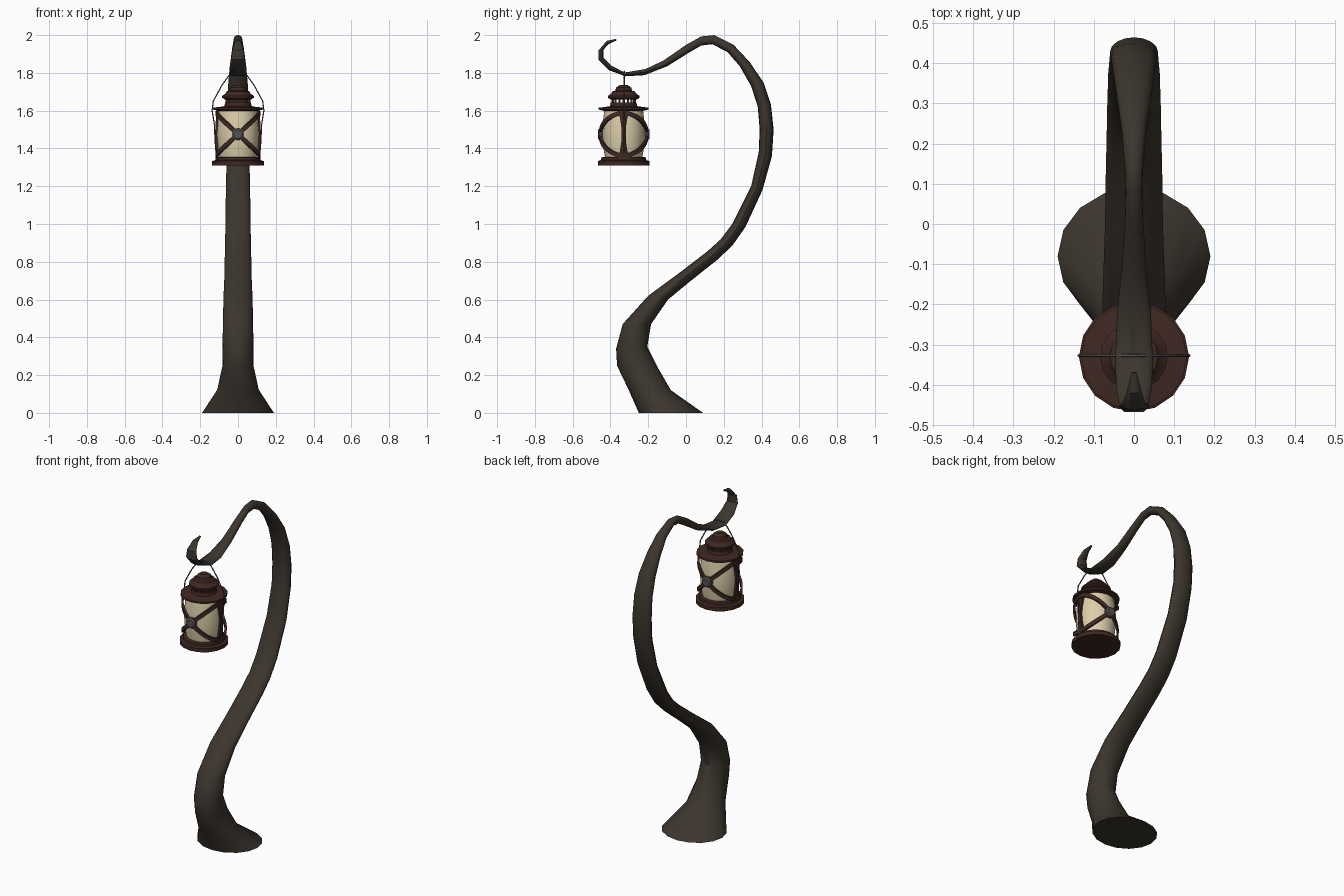
import bpy, bmesh
from math import sin, cos, pi
from mathutils import Vector

if "Cube" in bpy.data.objects:
    bpy.data.objects.remove(bpy.data.objects["Cube"])

LY = -0.33   # lantern axis in y


def material(name, rgb):
    m = bpy.data.materials.new(name)
    m.diffuse_color = (*rgb, 1)
    m.use_nodes = True
    m.node_tree.nodes["Principled BSDF"].inputs["Base Color"].default_value = m.diffuse_color
    return m


BARK = material("dark_wood", (0.045, 0.036, 0.027))
RUST = material("rusty_metal", (0.05, 0.021, 0.016))
GLASS = material("warm_glass", (0.72, 0.62, 0.40))
STEEL = material("grey_metal", (0.085, 0.085, 0.09))


def finish(bm, name, mat, angle=30):
    bmesh.ops.recalc_face_normals(bm, faces=bm.faces)
    me = bpy.data.meshes.new(name)
    bm.to_mesh(me)
    bm.free()
    ob = bpy.data.objects.new(name, me)
    bpy.context.collection.objects.link(ob)
    me.materials.append(mat)
    bpy.ops.object.select_all(action='DESELECT')
    ob.select_set(True)
    bpy.context.view_layer.objects.active = ob
    if angle:
        bpy.ops.object.shade_smooth_by_angle(angle=angle * pi / 180)
    return ob


def loft(bm, rings):
    """Skin a list of equally long point rings and cap both ends."""
    vs = [[bm.verts.new(p) for p in r] for r in rings]
    n = len(vs[0])
    for a, b in zip(vs, vs[1:]):
        for i in range(n):
            j = (i + 1) % n
            bm.faces.new((a[i], a[j], b[j], b[i]))
    bm.faces.new(vs[0][::-1])
    bm.faces.new(vs[-1])


def lathe(name, profile, mat, n=16, angle=30):
    bm = bmesh.new()
    loft(bm, [[(r * cos(2 * pi * i / n), LY + r * sin(2 * pi * i / n), z)
               for i in range(n)] for r, z in profile])
    return finish(bm, name, mat, angle)


def ribbon(bm, path, widths, thick=0.012):
    """Flat strap along a path, facing away from the lantern axis."""
    rings = []
    for i, p in enumerate(path):
        tan = (path[min(i + 1, len(path) - 1)] - path[max(i - 1, 0)]).normalized()
        out = Vector((p.x, p.y - LY, 0)).normalized()
        side = tan.cross(out).normalized() * widths[i]
        o = out * thick / 2
        rings.append([p + side + o, p - side + o, p - side - o, p + side - o])
    loft(bm, rings)


# Post: each row is two opposite edge points (y, z, y, z) and half width in x
POST = [
    (-.25, 0, .09, 0, .19), (-.305, .125, -.08, .12, .11),
    (-.365, .25, -.155, .25, .082), (-.37, .34, -.205, .35, .082),
    (-.335, .47, -.185, .47, .08), (-.2, .62, -.095, .6, .077),
    (-.03, .745, .02, .695, .072), (.113, .855, .165, .81, .07),
    (.185, .92, .245, .885, .068), (.245, 1.0, .315, .985, .067),
    (.345, 1.2, .405, 1.18, .064), (.385, 1.38, .455, 1.36, .06),
    (.39, 1.5, .464, 1.5, .06), (.38, 1.62, .45, 1.63, .057),
    (.345, 1.73, .41, 1.75, .052), (.285, 1.835, .335, 1.86, .042),
    (.22, 1.91, .25, 1.95, .031), (.14, 1.952, .15, 2.0, .023),
    (.08, 1.945, .08, 1.993, .021), (.02, 1.91, 0, 1.948, .023),
    (-.1, 1.835, -.12, 1.865, .03), (-.22, 1.788, -.215, 1.82, .042),
    (-.32, 1.782, -.325, 1.802, .046), (-.41, 1.815, -.395, 1.838, .045),
    (-.464, 1.87, -.438, 1.88, .037), (-.462, 1.92, -.438, 1.922, .03),
    (-.42, 1.97, -.41, 1.952, .018), (-.37, 1.98, -.368, 1.972, .006),
]
bm = bmesh.new()
rings = []
for y1, z1, y2, z2, w in POST:
    rings.append([(w * sin(a), (y1 + y2) / 2 + (y2 - y1) / 2 * cos(a),
                   (z1 + z2) / 2 + (z2 - z1) / 2 * cos(a))
                  for a in (2 * pi * i / 16 for i in range(16))])
loft(bm, rings)
finish(bm, "curved_post", BARK, 35)

# Lantern body
lathe("lantern_base", [(.137, 1.31), (.137, 1.333), (.12, 1.338), (.118, 1.352),
                       (.1, 1.356)], RUST)
lathe("lantern_glass", [(.098, 1.35), (.107, 1.40), (.113, 1.475), (.109, 1.55),
                        (.102, 1.605)], GLASS)
lathe("lantern_lid", [(.1, 1.598), (.132, 1.606), (.132, 1.616), (.095, 1.62),
                      (.072, 1.624), (.068, 1.642)], RUST)
lathe("lantern_cap", [(.066, 1.658), (.084, 1.668), (.084, 1.678), (.066, 1.69),
                      (.06, 1.702), (.045, 1.706), (.04, 1.722), (.022, 1.735)], RUST)

# Small posts around the open vent
bm = bmesh.new()
for i in range(16):
    a = 2 * pi * i / 16
    c = Vector((.06 * cos(a), LY + .06 * sin(a), 0))
    loft(bm, [[c + Vector((dx * .005, dy * .005, z))
               for dx, dy in ((1, 1), (-1, 1), (-1, -1), (1, -1))]
              for z in (1.638, 1.662)])
finish(bm, "vent_posts", RUST, 0)

# Crossed straps front and back, plus one upright strap on each side
bm = bmesh.new()
for face in (-1, 1):
    for sx in (-1, 1):
        for sz in (-1, 1):
            path = []
            for k in range(9):
                a = pi / 2 * k / 8
                r = .125 - .012 * (k / 8) ** 2
                path.append(Vector((sx * r * sin(a), LY + face * r * cos(a),
                                    1.475 + sz * .113 * sin(a))))
            ribbon(bm, path, [.011] * 9)
for sx in (-1, 1):
    zs = [1.352, 1.385, 1.43, 1.475, 1.52, 1.565, 1.602]
    path = [Vector((sx * (.116 - abs(z - 1.475) * .06), LY, z)) for z in zs]
    ribbon(bm, path, [.034, .02, .013, .011, .013, .02, .034])
finish(bm, "lantern_straps", RUST)

# Round medallions where the straps cross
for face, name in ((-1, "front_medallion"), (1, "back_medallion")):
    bm = bmesh.new()
    loft(bm, [[(r * cos(2 * pi * i / 10), LY + face * d, 1.475 + r * sin(2 * pi * i / 10))
               for i in range(10)] for r, d in ((.032, .112), (.032, .13), (.024, .137))])
    finish(bm, name, STEEL)

# Wire handle looped over the hook
half = [(.116, 1.37), (.122, 1.45), (.124, 1.52), (.137, 1.6), (.131, 1.65),
        (.085, 1.735), (.045, 1.79), (.02, 1.807)]
pts = half + [(0, 1.809)] + [(-x, z) for x, z in half[::-1]]
cu = bpy.data.curves.new("wire_handle", 'CURVE')
cu.dimensions = '3D'
cu.bevel_depth = .0035
cu.bevel_resolution = 1
sp = cu.splines.new('POLY')
sp.points.add(len(pts) - 1)
for p, (x, z) in zip(sp.points, pts):
    p.co = (x, LY + .003, z, 1)
wire = bpy.data.objects.new("wire_handle", cu)
bpy.context.collection.objects.link(wire)
cu.materials.append(STEEL)
bpy.ops.object.select_all(action='DESELECT')
wire.select_set(True)
bpy.context.view_layer.objects.active = wire
bpy.ops.object.convert(target='MESH')
